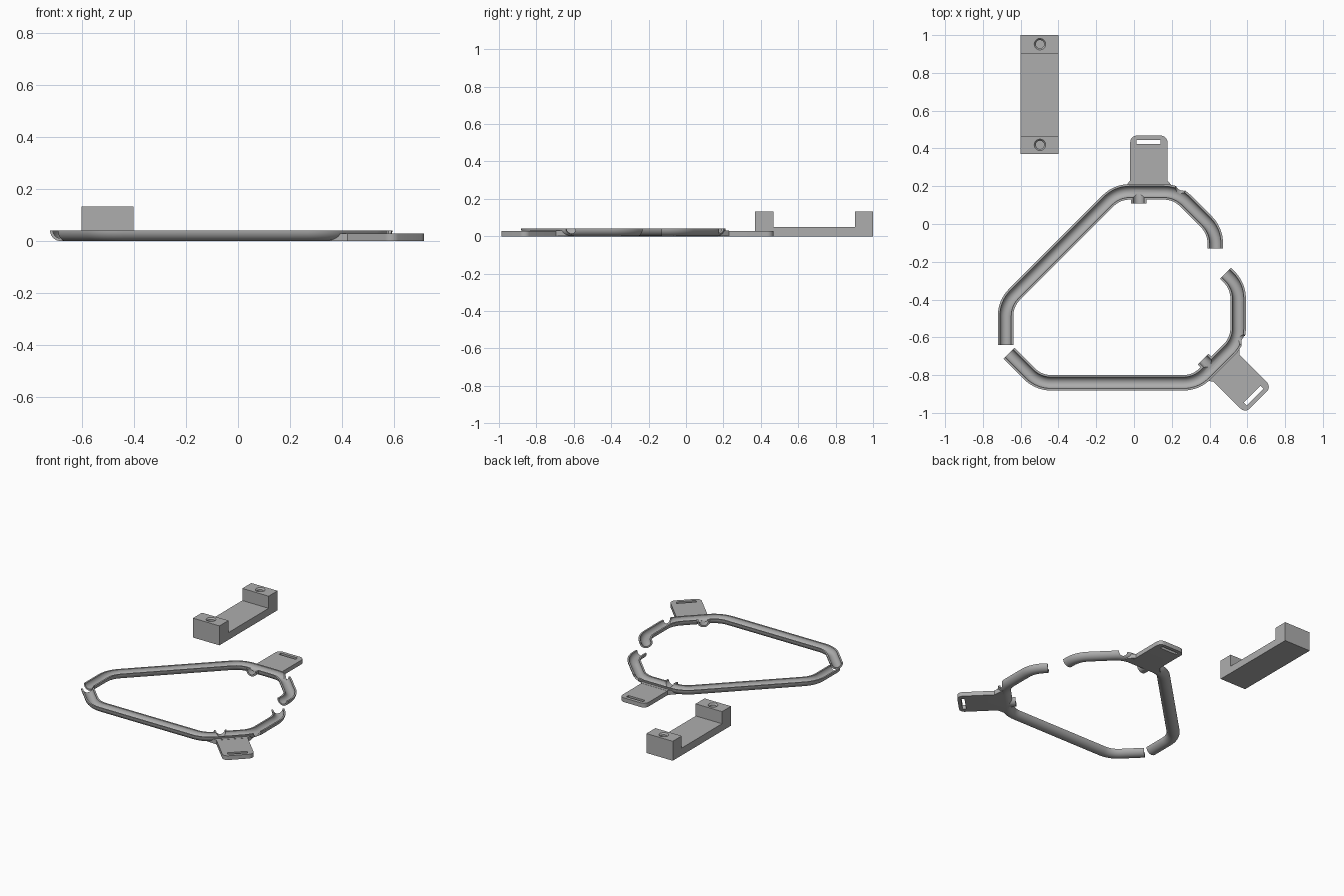
import bpy, bmesh, math
from mathutils import Vector, Matrix

if "Cube" in bpy.data.objects:
    bpy.data.objects.remove(bpy.data.objects["Cube"])

grey = bpy.data.materials.new("plain grey")
grey.use_nodes = True
grey.diffuse_color = (0.42, 0.42, 0.42, 1)
grey.node_tree.nodes["Principled BSDF"].inputs["Base Color"].default_value = grey.diffuse_color

RIM, OUTER, BORE = 0.041, 0.041, 0.03


def add_object(name, bm):
    bmesh.ops.recalc_face_normals(bm, faces=bm.faces[:])
    mesh = bpy.data.meshes.new(name)
    bm.to_mesh(mesh)
    bm.free()
    mesh.materials.append(grey)
    obj = bpy.data.objects.new(name, mesh)
    bpy.context.collection.objects.link(obj)
    return obj


def fillet(points, radius, steps=8):
    """Round the inner corners of an open path."""
    pts = [Vector(p) for p in points]
    out = [pts[0]]
    for a, b, c in zip(pts, pts[1:], pts[2:]):
        u, v = (a - b).normalized(), (c - b).normalized()
        half = u.angle(v) / 2
        centre = b + (u + v).normalized() * radius / math.sin(half)
        t = radius / math.tan(half)
        s, e = b + u * t - centre, b + v * t - centre
        turn = s.angle_signed(e)
        for i in range(steps + 1):
            out.append(centre + Matrix.Rotation(-turn * i / steps, 2) @ s)
    return out + [pts[-1]]


def sweep(name, path, radius, lift=0.0, extend=0.0):
    """Sweep a solid half-round, flat side up, along a path."""
    path = [Vector(p) for p in path]
    path[0] += (path[0] - path[1]).normalized() * extend
    path[-1] += (path[-1] - path[-2]).normalized() * extend
    section = [(radius * math.cos(a), RIM - radius * math.sin(a))
               for a in (math.pi * i / 20 for i in range(21))]
    if lift:
        section = [(radius, RIM + lift)] + section + [(-radius, RIM + lift)]
    bm = bmesh.new()
    rings = []
    for i, p in enumerate(path):
        before = (p - path[i - 1]).normalized() if i else None
        after = (path[i + 1] - p).normalized() if i < len(path) - 1 else before
        before = before or after
        tangent = (before + after).normalized()
        side = Vector((-tangent.y, tangent.x)) / tangent.dot(after)
        rings.append([bm.verts.new((p.x + side.x * s, p.y + side.y * s, z)) for s, z in section])
    n = len(section)
    for a, b in zip(rings, rings[1:]):
        for k in range(n):
            bm.faces.new((a[k], a[(k + 1) % n], b[(k + 1) % n], b[k]))
    bm.faces.new(rings[0])
    bm.faces.new(rings[-1])
    return add_object(name, bm)


def prism(name, outline, z0, z1):
    bm = bmesh.new()
    face = bm.faces.new([bm.verts.new((x, y, z0)) for x, y in outline])
    top = bmesh.ops.extrude_face_region(bm, geom=[face])["geom"]
    bmesh.ops.translate(bm, vec=(0, 0, z1 - z0), verts=[v for v in top if isinstance(v, bmesh.types.BMVert)])
    return add_object(name, bm)


def box(x0, x1, y0, y1):
    return [(x0, y0), (x1, y0), (x1, y1), (x0, y1)]


def bake(obj, joins, cuts):
    """Join and cut helpers, then keep the resulting mesh only."""
    for kind, helpers in (("UNION", joins), ("DIFFERENCE", cuts)):
        for h in helpers:
            m = obj.modifiers.new(kind, "BOOLEAN")
            m.operation, m.object, m.solver = kind, h, "EXACT"
    graph = bpy.context.evaluated_depsgraph_get()
    graph.update()
    mesh = bpy.data.meshes.new_from_object(obj.evaluated_get(graph))
    obj.modifiers.clear()
    obj.data = mesh
    mesh.materials.clear()
    mesh.materials.append(grey)
    for h in joins + cuts:
        bpy.data.objects.remove(h)


# Channel guide: half-round trough with tab, side spout and wall notch
route = fillet([(-0.68, -0.64), (-0.68, -0.42), (-0.09, 0.17), (0.225, 0.17),
                (0.43, -0.035), (0.43, -0.13)], 0.16)
spout = [(0.025, 0.17), (0.025, 0.108)]
notch = [(0.235, 0.16), (0.27, 0.25)]
guide = sweep("rear_channel_guide", route, OUTER)

tab_outline = fillet([(-0.02, 0.17), (-0.02, 0.468), (0.177, 0.468), (0.177, 0.17)], 0.035)
tab = prism("strap_tab", tab_outline, 0.0, 0.029)
flange = prism("tab_flange", [(-0.07, 0.175), (-0.04, 0.207), (-0.02, 0.23),
                              (0.177, 0.23), (0.197, 0.207), (0.22, 0.175)], 0.0005, 0.03)
slot = prism("strap_slot", box(0.014, 0.14, 0.423, 0.445), -0.1, 0.1)
bake(guide, [tab, flange, sweep("spout", spout, OUTER - 0.001)],
     [slot, sweep("bore", route, BORE, 0.03, 0.02),
      sweep("spout_bore", spout, BORE - 0.001, 0.04, 0.01),
      sweep("notch_bore", notch, BORE - 0.002, 0.05)])

# Second guide mirrored across the slanted axis between the two tabs
c = math.sqrt(0.5)
pivot = Matrix.Translation((0.12, -0.335, 0))
mirror = Matrix(((c, c, 0, 0), (c, -c, 0, 0), (0, 0, 1, 0), (0, 0, 0, 1)))
mesh = guide.data.copy()
mesh.transform(pivot @ mirror @ pivot.inverted())
mesh.flip_normals()
front_guide = bpy.data.objects.new("front_channel_guide", mesh)
bpy.context.collection.objects.link(front_guide)

# Mounting bracket: U-shaped side profile pushed across its width
bm = bmesh.new()
profile = [(0.37, 0), (1, 0), (1, 0.133), (0.903, 0.133), (0.903, 0.05),
           (0.467, 0.05), (0.467, 0.133), (0.37, 0.133)]
face = bm.faces.new([bm.verts.new((-0.6, y, z)) for y, z in profile])
side = bmesh.ops.extrude_face_region(bm, geom=[face])["geom"]
bmesh.ops.translate(bm, vec=(0.2, 0, 0), verts=[v for v in side if isinstance(v, bmesh.types.BMVert)])
bracket = add_object("mounting_bracket", bm)

# Blind screw holes with a chamfered mouth
holes = []
for y in (0.419, 0.952):
    for r_low, r_top, z0, z1 in ((0.022, 0.022, 0.05, 0.14), (0.022, 0.032, 0.123, 0.135)):
        bm = bmesh.new()
        bmesh.ops.create_cone(bm, cap_ends=True, segments=32, radius1=r_low, radius2=r_top, depth=z1 - z0,
                              matrix=Matrix.Translation((-0.498, y, (z0 + z1) / 2)))
        holes.append(add_object("screw_hole", bm))
bake(bracket, [], holes)

# Smooth the curved walls, keep the edges sharp
for obj in bpy.context.view_layer.objects:
    obj.select_set(obj in (guide, front_guide, bracket))
bpy.context.view_layer.objects.active = guide
bpy.ops.object.shade_smooth_by_angle(angle=math.radians(30))
